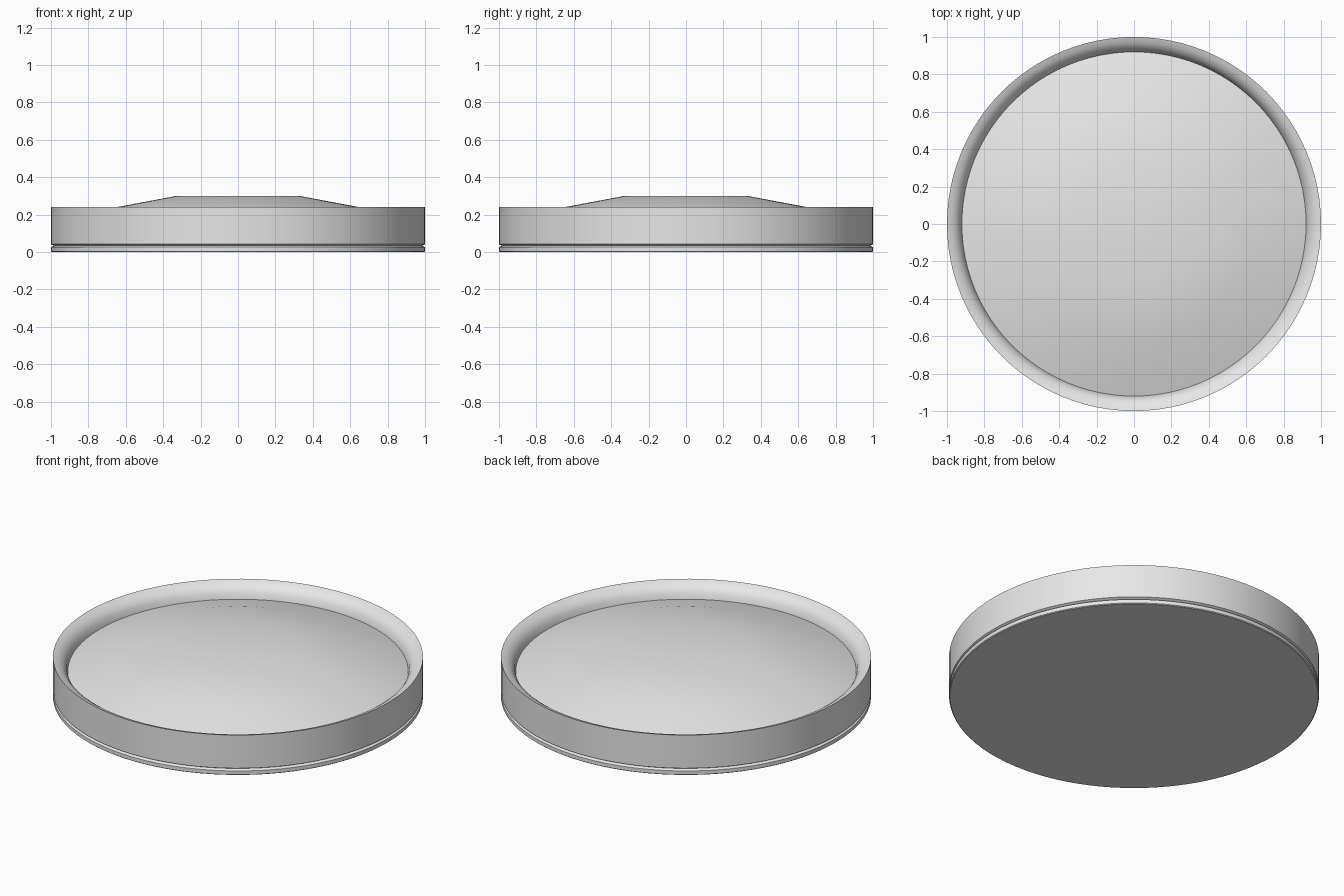
import bpy, bmesh, math

if "Cube" in bpy.data.objects:
    bpy.data.objects.remove(bpy.data.objects["Cube"])

SEGMENTS = 96

gray = bpy.data.materials.new("light gray")
gray.diffuse_color = (0.8, 0.8, 0.8, 1.0)
gray.use_nodes = True
gray.node_tree.nodes["Principled BSDF"].inputs["Base Color"].default_value = gray.diffuse_color


def lathe(name, profile, angle=35):
    """Spin an (r, z) profile around the z axis; r = 0 ends become flat caps."""
    bm = bmesh.new()
    rings = []
    for r, z in profile:
        rings.append([bm.verts.new((r * math.cos(2 * math.pi * i / SEGMENTS),
                                    r * math.sin(2 * math.pi * i / SEGMENTS), z))
                      for i in range(SEGMENTS)])
    for a, b in zip(rings, rings[1:]):
        for i in range(SEGMENTS):
            j = (i + 1) % SEGMENTS
            bm.faces.new((a[i], a[j], b[j], b[i]))
    bmesh.ops.remove_doubles(bm, verts=bm.verts, dist=1e-5)
    mesh = bpy.data.meshes.new(name)
    bm.to_mesh(mesh)
    bm.free()
    mesh.materials.append(gray)
    obj = bpy.data.objects.new(name, mesh)
    bpy.context.collection.objects.link(obj)
    bpy.ops.object.select_all(action='DESELECT')
    obj.select_set(True)
    bpy.context.view_layer.objects.active = obj
    bpy.ops.object.shade_smooth_by_angle(angle=math.radians(angle))
    return obj


# Thin base plate, ending in a fine groove under the rim
lathe("base_plate", [(0, 0), (0.995, 0), (1.0, 0.004), (1.0, 0.026), (0.985, 0.034)])

# Outer wall with a rounded inner lip
lathe("rim", [(0.985, 0.034), (1.0, 0.042), (1.0, 0.24), (0.972, 0.231),
              (0.946, 0.213), (0.928, 0.187), (0.92, 0.155)])

# Shallow domed top
lathe("dome", [(0.92, 0.155), (0.65, 0.24), (0.33, 0.30), (0, 0.30)])
